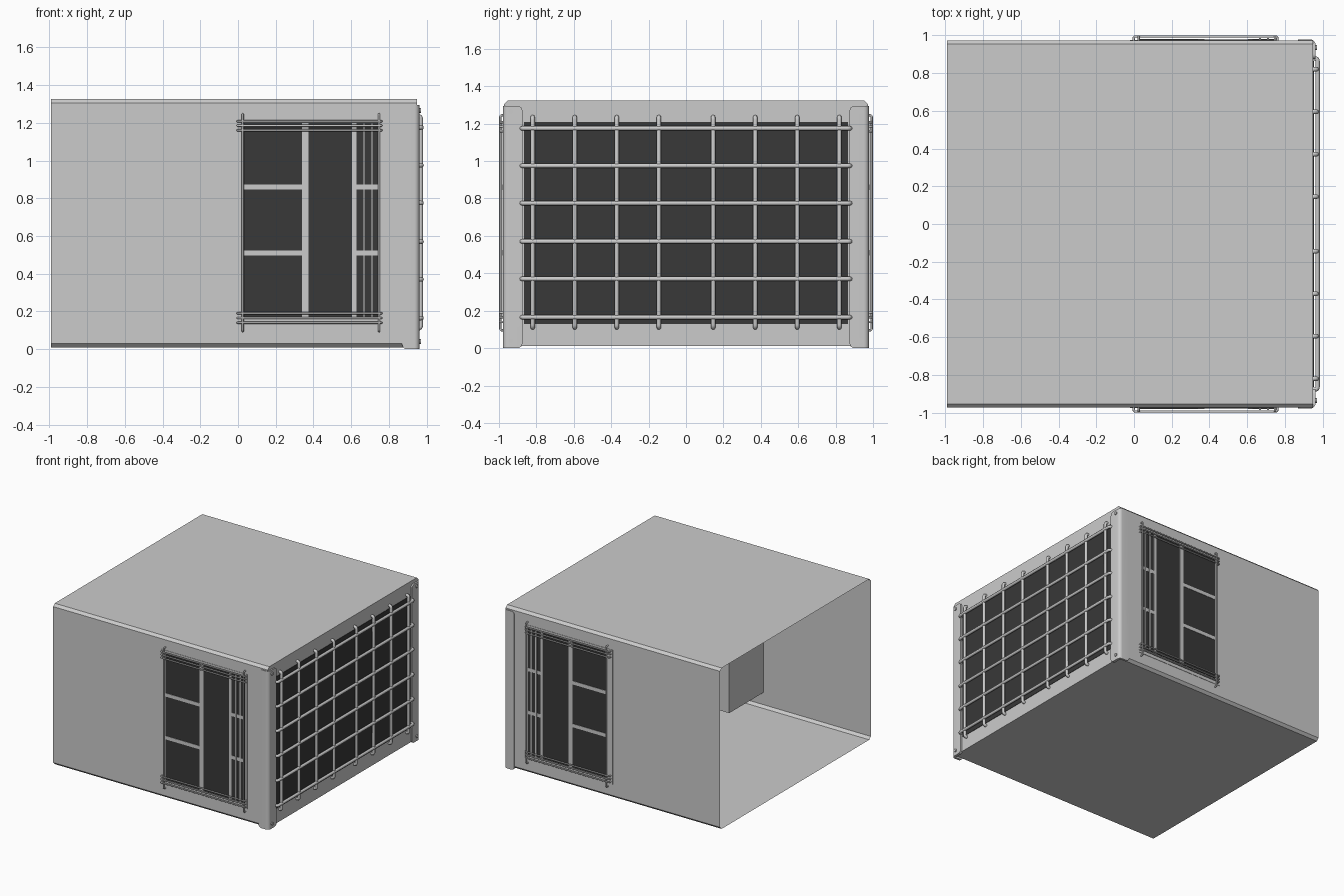
import bpy, bmesh, math
from mathutils import Vector

if "Cube" in bpy.data.objects:
    bpy.data.objects.remove(bpy.data.objects["Cube"])

dark = bpy.data.materials.new("dark_mesh")
dark.diffuse_color = (0.04, 0.04, 0.04, 1)
dark.use_nodes = True
dark.node_tree.nodes["Principled BSDF"].inputs["Base Color"].default_value = dark.diffuse_color


def finish(bm, name, mat=None):
    bmesh.ops.recalc_face_normals(bm, faces=bm.faces)
    me = bpy.data.meshes.new(name)
    bm.to_mesh(me)
    bm.free()
    ob = bpy.data.objects.new(name, me)
    bpy.context.collection.objects.link(ob)
    if mat:
        me.materials.append(mat)
    return ob


def smooth(ob, deg=35):
    bpy.ops.object.select_all(action='DESELECT')
    ob.select_set(True)
    bpy.context.view_layer.objects.active = ob
    bpy.ops.object.shade_smooth_by_angle(angle=math.radians(deg))


def boxes(name, spans, mat=None):
    """One object from (x0, x1, y0, y1, z0, z1) boxes."""
    bm = bmesh.new()
    for x0, x1, y0, y1, z0, z1 in spans:
        vs = bmesh.ops.create_cube(bm, size=1)["verts"]
        for v in vs:
            v.co = ((x0 + x1) / 2 + v.co.x * (x1 - x0),
                    (y0 + y1) / 2 + v.co.y * (y1 - y0),
                    (z0 + z1) / 2 + v.co.z * (z1 - z0))
    return finish(bm, name, mat)


def staple(a, b, lift, r=0.015):
    """Bent-rod path from a to b, raised off the wall by the vector lift."""
    a, b, lift = Vector(a), Vector(b), Vector(lift)
    u, n = (b - a).normalized(), lift.normalized()
    arc = [math.pi / 2 * i / 4 for i in range(5)]
    left = [a + lift + u * r * (1 - math.cos(t)) - n * r * (1 - math.sin(t)) for t in arc]
    right = [b + lift - u * r * (1 - math.cos(t)) - n * r * (1 - math.sin(t)) for t in arc]
    return [a] + left + right[::-1] + [b]


def rods(name, paths, radius):
    cu = bpy.data.curves.new(name, 'CURVE')
    cu.dimensions = '3D'
    cu.bevel_depth = radius
    cu.bevel_resolution = 2
    cu.use_fill_caps = True
    for path in paths:
        sp = cu.splines.new('POLY')
        sp.points.add(len(path) - 1)
        for p, co in zip(sp.points, path):
            p.co = (*co, 1)
    ob = bpy.data.objects.new(name, cu)
    bpy.context.collection.objects.link(ob)
    bpy.ops.object.select_all(action='DESELECT')
    ob.select_set(True)
    bpy.context.view_layer.objects.active = ob
    bpy.ops.object.convert(target='MESH')
    smooth(bpy.context.object, 50)


# Sheet shell with chamfered long edges: closed on the right, open on the left
W, C, Z0, Z1 = 0.973, 0.02, 0.01, 1.325
prof = [(-W + C, Z0), (W - C, Z0), (W, Z0 + C), (W, Z1 - C),
        (W - C, Z1), (-W + C, Z1), (-W, Z1 - C), (-W, Z0 + C)]
bm = bmesh.new()
la = [bm.verts.new((-0.99, y, z)) for y, z in prof]
lb = [bm.verts.new((0.95, y, z)) for y, z in prof]
for i in range(8):
    j = (i + 1) % 8
    bm.faces.new((la[i], la[j], lb[j], lb[i]))
bm.faces.new(lb)
finish(bm, "shell")

# Dark panel behind the end grille
boxes("end_panel", [(0.94, 0.953, -0.865, 0.865, 0.13, 1.21)], dark)

# End grille of bent rods
grille = [staple((0.945, -0.878, z), (0.945, 0.878, z), (0.028, 0, 0))
          for z in (0.165, 0.37, 0.57, 0.775, 0.975, 1.175)]
grille += [staple((0.945, s * y, 0.11), (0.945, s * y, 1.235), (0.024, 0, 0))
           for y in (0.145, 0.37, 0.595, 0.82) for s in (-1, 1)]
rods("end_grille", grille, 0.012)

for s, side in ((-1, "front"), (1, "back")):
    def span(x0, x1, d0, d1, z0, z1):
        return (x0, x1, min(s * d0, s * d1), max(s * d0, s * d1), z0, z1)

    # Window flange, inner housing and dark pane
    boxes(side + "_window_flange", [span(-0.02, 0.765, 0.97, 0.976, 0.12, 1.22)])
    boxes(side + "_window_housing", [span(-0.02, 0.765, 0.53, 0.972, 0.13, 1.21)])
    boxes(side + "_window_pane", [span(0.03, 0.745, 0.97, 0.978, 0.165, 1.2)], dark)

    # Flat dividers and slim slats
    bars = [span(0.34, 0.375, 0.97, 0.982, 0.165, 1.2),
            span(0.605, 0.628, 0.97, 0.982, 0.165, 1.2)]
    for z in (0.51, 0.86):
        bars += [span(0.03, 0.345, 0.97, 0.981, z - 0.014, z + 0.014),
                 span(0.61, 0.745, 0.97, 0.981, z - 0.014, z + 0.014)]
    bars += [span(x - 0.006, x + 0.006, 0.97, 0.986, 0.165, 1.2) for x in (0.668, 0.71)]
    boxes(side + "_window_dividers", bars)

    # Guard rods around the window
    guard = [staple((x, s * 0.97, 0.095), (x, s * 0.97, 1.245), (0, s * 0.023, 0), 0.01)
             for x in (0.025, 0.748)]
    guard += [staple((-0.002, s * 0.97, z), (0.76, s * 0.97, z), (0, s * 0.024, 0), 0.01)
              for z in (0.14, 0.165, 0.19, 1.16, 1.185, 1.208)]
    rods(side + "_window_guard", guard, 0.006)

    # Rounded corner post wrapping the end and side walls
    arc = [(0.935 + 0.027 * math.sin(t), 0.951 + 0.027 * math.cos(t))
           for t in (math.pi / 2 * i / 6 for i in range(7))]
    outline = [(0.87, 0.978)] + arc + [(0.962, 0.875), (0.94, 0.875), (0.94, 0.96), (0.87, 0.96)]
    bm = bmesh.new()
    base = bm.faces.new([bm.verts.new((x, s * y, 0)) for x, y in outline])
    ext = bmesh.ops.extrude_face_region(bm, geom=[base])
    bmesh.ops.translate(bm, vec=(0, 0, 1.295),
                        verts=[v for v in ext["geom"] if isinstance(v, bmesh.types.BMVert)])
    tips = [e for e in bm.edges
            if abs(e.verts[0].co.z - e.verts[1].co.z) < 1e-4
            and (all(abs(v.co.x - 0.87) < 1e-4 for v in e.verts)
                 or all(abs(abs(v.co.y) - 0.875) < 1e-4 for v in e.verts))]
    bmesh.ops.bevel(bm, geom=tips, offset=0.025, segments=4, profile=0.5, affect='EDGES')
    smooth(finish(bm, side + "_corner_post"))

    # Bolts at the top and bottom of the post
    for z, where in ((0.04, "lower"), (1.265, "upper")):
        bpy.ops.mesh.primitive_cylinder_add(vertices=16, radius=0.013, depth=0.014,
                                            location=(0.963, s * 0.935, z),
                                            rotation=(0, math.pi / 2, 0))
        bpy.context.object.name = side + "_" + where + "_bolt"
        smooth(bpy.context.object)
